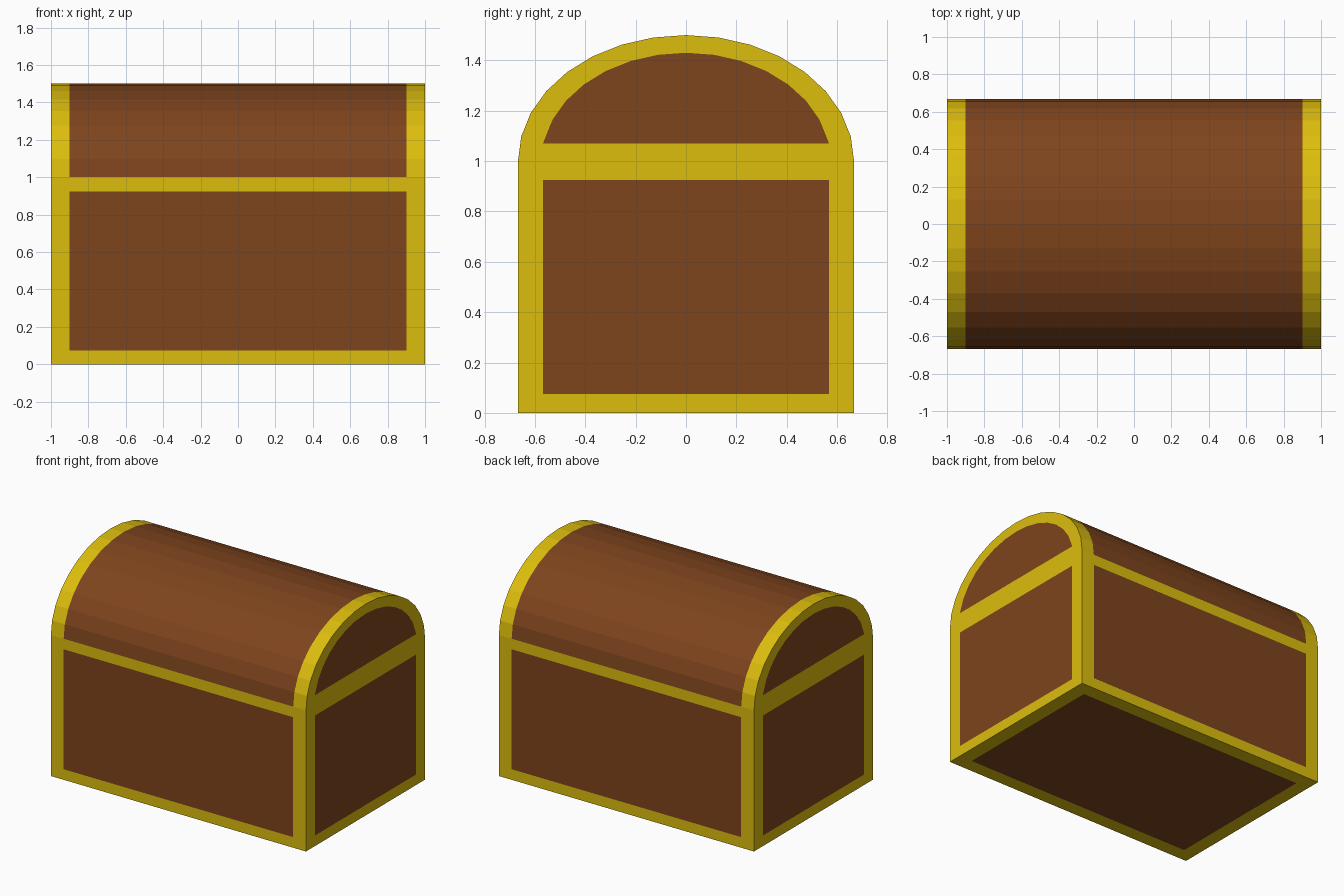
import bpy, bmesh, math

if "Cube" in bpy.data.objects:
    bpy.data.objects.remove(bpy.data.objects["Cube"])

HALF = (1.0, 0.667, 0.5)        # half sizes of the box
MARGIN = (0.1, 0.1, 0.075)      # width of the gold trim along each axis
RISE, SEGMENTS = 0.5, 16        # lid height and arc segments


def material(name, color):
    mat = bpy.data.materials.new(name)
    mat.diffuse_color = color
    mat.use_nodes = True
    mat.node_tree.nodes["Principled BSDF"].inputs["Base Color"].default_value = mat.diffuse_color
    return mat


wood = material("wood", (0.21, 0.058, 0.012, 1))
gold = material("gold", (0.72, 0.51, 0.004, 1))


def finish(bm, name, z):
    bmesh.ops.recalc_face_normals(bm, faces=bm.faces)
    mesh = bpy.data.meshes.new(name)
    bm.to_mesh(mesh)
    bm.free()
    mesh.materials.append(gold)
    mesh.materials.append(wood)
    obj = bpy.data.objects.new(name, mesh)
    obj.location.z = z
    bpy.context.collection.objects.link(obj)


# Chest base: box open under the lid, each side inset to a wood panel with gold trim
bm = bmesh.new()
bmesh.ops.create_cube(bm, size=2)
bmesh.ops.scale(bm, vec=HALF, verts=bm.verts)
bm.normal_update()
top = [f for f in bm.faces if f.normal.z > 0.9]
bmesh.ops.delete(bm, geom=top, context='FACES_ONLY')
panels = list(bm.faces)
bmesh.ops.inset_individual(bm, faces=panels, thickness=0.05)
for face in panels:
    face.material_index = 1
    for v in face.verts:
        for axis in range(3):
            if abs(face.normal[axis]) < 0.5:
                v.co[axis] = math.copysign(HALF[axis] - MARGIN[axis], v.co[axis])
finish(bm, "chest_base", HALF[2])


# Chest lid: half-ellipse arch lofted along x, with gold end bands and end frames
def arc(scale=1.0):
    angles = [math.pi * i / SEGMENTS for i in range(SEGMENTS + 1)]
    return [(HALF[1] * scale * math.cos(a), RISE * scale * math.sin(a)) for a in angles]


outer = arc()
inner = arc(0.86)
inner[0], inner[-1] = (0.567, 0.07), (-0.567, 0.07)

bm = bmesh.new()
stations = [(-1, inner), (-1, outer), (-0.9, outer), (0.9, outer), (1, outer), (1, inner)]
rings = [[bm.verts.new((x, y, z)) for y, z in points] for x, points in stations]
for k, (a, b) in enumerate(zip(rings, rings[1:])):
    for i in range(SEGMENTS):
        face = bm.faces.new((a[i], a[i + 1], b[i + 1], b[i]))
        face.material_index = 1 if k == 2 else 0
for panel, frame in ((rings[0], rings[1]), (rings[5], rings[4])):
    bm.faces.new((frame[0], frame[-1], panel[-1], panel[0]))
    bm.faces.new(panel).material_index = 1
finish(bm, "chest_lid", 1.0)
